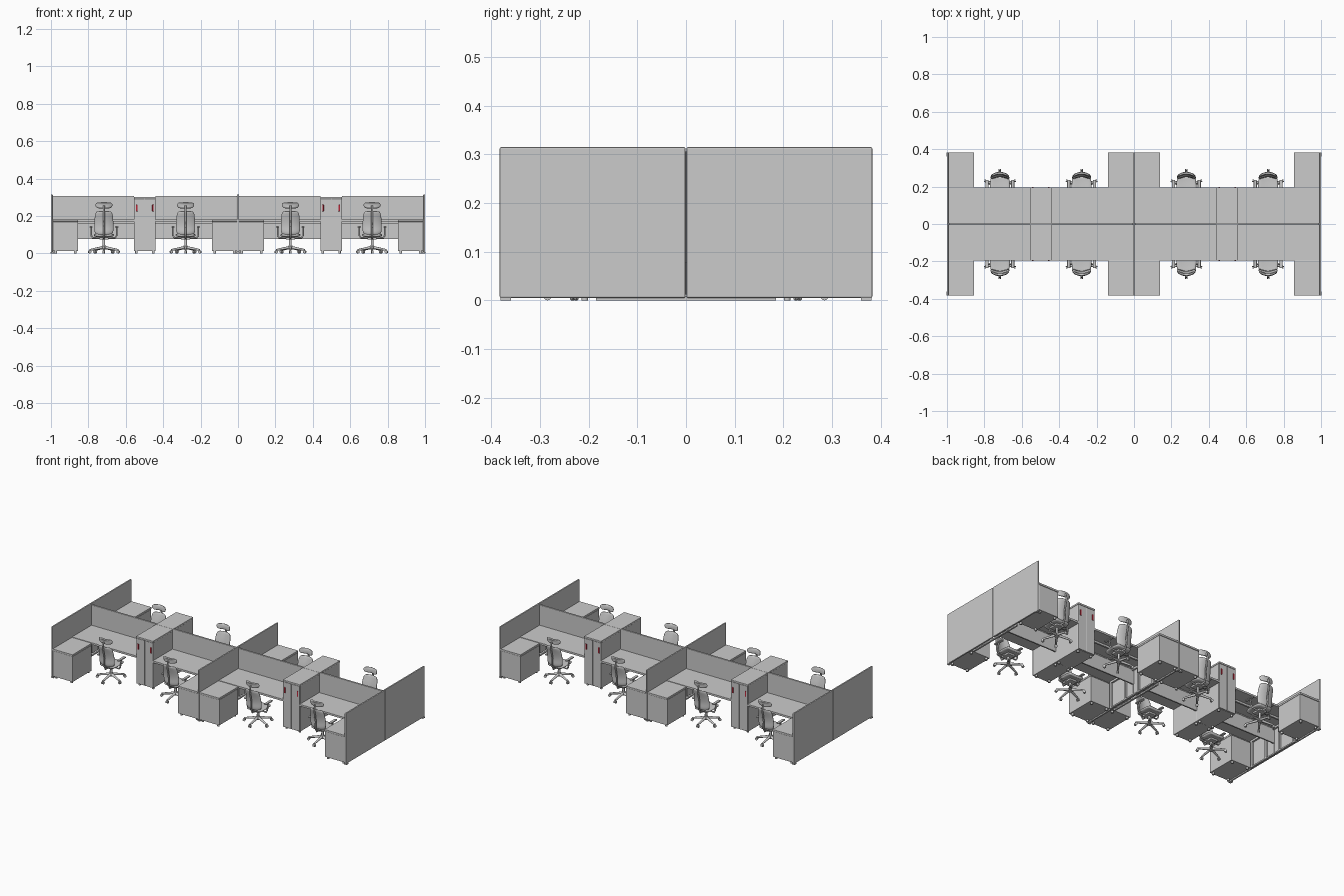
import bpy, bmesh
from math import sin, cos, pi, radians
from mathutils import Vector

if "Cube" in bpy.data.objects:
    bpy.data.objects.remove(bpy.data.objects["Cube"])

red = bpy.data.materials.new("red_handle")
red.diffuse_color = (0.5, 0.02, 0.04, 1)
red.use_nodes = True
red.node_tree.nodes["Principled BSDF"].inputs["Base Color"].default_value = red.diffuse_color


def finish(name, bm, smooth=False):
    bmesh.ops.recalc_face_normals(bm, faces=bm.faces)
    for f in bm.faces:
        f.smooth = smooth
    me = bpy.data.meshes.new(name)
    bm.to_mesh(me)
    bm.free()
    ob = bpy.data.objects.new(name, me)
    bpy.context.collection.objects.link(ob)
    return ob


def box(name, x, y, z, bevel=0.0):
    """Box from (min, max) ranges on each axis."""
    bm = bmesh.new()
    bmesh.ops.create_cube(bm, size=1)
    for v in bm.verts:
        v.co = [(r[0] + r[1]) / 2 + c * abs(r[1] - r[0]) for r, c in zip((x, y, z), v.co)]
    ob = finish(name, bm)
    if bevel:
        m = ob.modifiers.new("bevel", 'BEVEL')
        m.width, m.segments = bevel, 2
    return ob


def rod(name, a, b, r1, r2=None, sides=12):
    """Cylinder or cone between two points."""
    a, b = Vector(a), Vector(b)
    bm = bmesh.new()
    bmesh.ops.create_cone(bm, cap_ends=True, segments=sides, radius1=r1,
                          radius2=r1 if r2 is None else r2, depth=(b - a).length)
    rot = (b - a).to_track_quat('Z', 'Y')
    for v in bm.verts:
        v.co = rot @ v.co + (a + b) / 2
    ob = finish(name, bm)
    for f in ob.data.polygons:
        f.use_smooth = len(f.vertices) == 4
    return ob


def cushion(name, rows, bow, thick):
    """Curved pad from rows of (half width, y, z); bow = (dy, dz) at the sides."""
    bm = bmesh.new()
    us = (-1, -0.5, 0, 0.5, 1)
    grid = [[bm.verts.new((u * w, y + bow[0] * u * u, z + bow[1] * u * u)) for u in us]
            for w, y, z in rows]
    for a, b in zip(grid, grid[1:]):
        for i in range(4):
            bm.faces.new((a[i], a[i + 1], b[i + 1], b[i]))
    ob = finish(name, bm, True)
    s = ob.modifiers.new("thickness", 'SOLIDIFY')
    s.thickness, s.offset = thick, 0
    s = ob.modifiers.new("round", 'SUBSURF')
    s.levels = s.render_levels = 2
    return ob


def tube(name, pts, r):
    cu = bpy.data.curves.new(name, 'CURVE')
    cu.dimensions = '3D'
    cu.bevel_depth, cu.bevel_resolution, cu.use_fill_caps = r, 2, True
    sp = cu.splines.new('POLY')
    sp.points.add(len(pts) - 1)
    for p, co in zip(sp.points, pts):
        p.co = (*co, 1)
    ob = bpy.data.objects.new(name, cu)
    bpy.context.collection.objects.link(ob)
    return ob


def span(a, b, s):
    return tuple(sorted((a * s, b * s)))


# Tall partition panels across the block, two leaves each, with a thin floor frame
for x in (-0.995, 0, 0.995):
    for s in (-1, 1):
        box("partition_panel", (x - 0.005, x + 0.005), span(0.001, 0.383, s), (0.005, 0.315), 0.003)
        box("partition_foot", (x - 0.008, x + 0.008), span(0.36, 0.381, s), (0, 0.006))

# Desk bays: (partition side, cabinet side) along x
for outer, inner in ((-0.99, -0.555), (-0.005, -0.442), (0.005, 0.442), (0.99, 0.555)):
    d = 1 if inner > outer else -1
    xr = tuple(sorted((outer, inner)))
    # Spine screen above the desks and modesty panel below
    box("desk_screen", xr, (-0.006, 0.006), (0.165, 0.306), 0.002)
    box("modesty_panel", xr, (-0.004, 0.004), (0.077, 0.17))
    # Leg frame beside the partition
    lx = span(outer + d * 0.004, outer + d * 0.014, 1)
    box("leg_frame_foot", lx, (-0.185, 0.185), (0, 0.008))
    box("leg_frame_rail", lx, (-0.185, 0.185), (0.158, 0.17))
    for s in (-1, 1):
        box("desk_top", xr, span(0.004, 0.195, s), (0.17, 0.182), 0.001)
        box("desk_beam", xr, span(0.10, 0.11, s), (0.158, 0.17))
        for y in (0.05, 0.17):
            box("desk_leg", lx, span(y, y + 0.012, s), (0.005, 0.165))
        # Side pedestal with small feet
        px = span(outer, outer + d * 0.135, 1)
        box("pedestal_body", px, span(0.197, 0.381, s), (0.012, 0.168), 0.001)
        box("pedestal_top", px, span(0.196, 0.383, s), (0.169, 0.18), 0.001)
        for fx in (0.015, 0.12):
            for fy in (0.208, 0.368):
                c = outer + d * fx
                rod("pedestal_foot", (c, s * fy, 0), (c, s * fy, 0.013), 0.007)

# Tall storage cabinets between the desks, back to back
for cx in (-0.498, 0.498):
    for s in (-1, 1):
        box("cabinet_body", (cx - 0.057, cx + 0.057), span(0, 0.188, s), (0.012, 0.291), 0.001)
        box("cabinet_top", (cx - 0.058, cx + 0.058), span(0, 0.195, s), (0.291, 0.302), 0.002)
        for t in (-1, 1):
            box("cabinet_door", span(cx + t * 0.001, cx + t * 0.056, 1),
                span(0.188, 0.194, s), (0.014, 0.29), 0.001)
            hx = cx + t * 0.043
            h = box("cabinet_handle", (hx - 0.004, hx + 0.004), span(0.193, 0.198, s),
                    (0.225, 0.26), 0.002)
            h.data.materials.append(red)
            for y in (0.015, 0.175):
                rod("cabinet_foot", (cx + t * 0.045, s * y, 0), (cx + t * 0.045, s * y, 0.013), 0.007)

# One office chair around the origin, facing +y
chair = [
    cushion("chair_seat", [(0.044, -0.052, 0.096), (0.054, -0.03, 0.093), (0.056, 0.02, 0.095),
                           (0.05, 0.052, 0.094), (0.044, 0.06, 0.088)], (0, 0.004), 0.016),
    cushion("chair_back", [(0.042, -0.05, 0.098), (0.052, -0.054, 0.115), (0.053, -0.052, 0.14),
                           (0.051, -0.057, 0.175), (0.049, -0.067, 0.21), (0.04, -0.072, 0.226)],
            (0.014, 0), 0.011),
    cushion("chair_headrest", [(0.034, -0.066, 0.24), (0.048, -0.064, 0.252),
                               (0.046, -0.066, 0.266), (0.036, -0.071, 0.273)], (0.014, 0), 0.011),
    tube("chair_spine", [(0, -0.01, 0.08), (0, -0.055, 0.083), (0, -0.068, 0.11),
                         (0, -0.066, 0.15), (0, -0.08, 0.22), (0, -0.074, 0.255)], 0.005),
    box("seat_mechanism", (-0.025, 0.025), (-0.03, 0.03), (0.074, 0.086), 0.003),
    rod("gas_lift", (0, 0, 0.03), (0, 0, 0.078), 0.007),
    rod("base_hub", (0, 0, 0.022), (0, 0, 0.042), 0.013, 0.01),
]
for s in (-1, 1):
    chair += [
        tube("chair_arm", [(s * 0.02, -0.005, 0.082), (s * 0.06, -0.01, 0.084),
                           (s * 0.068, -0.008, 0.095), (s * 0.068, 0, 0.138)], 0.0045),
        box("arm_pad", span(0.06, 0.077, s), (-0.03, 0.035), (0.137, 0.145), 0.003),
    ]
for i in range(5):
    a = radians(-90 + 72 * i)
    c, n = cos(a), sin(a)
    chair.append(rod("base_leg", (0, 0, 0.033), (0.08 * c, 0.08 * n, 0.018), 0.008, 0.005))
    for t in (-1, 1):
        p = Vector((0.08 * c, 0.08 * n, 0.008))
        side = Vector((-n, c, 0)) * t
        chair.append(rod("caster", p + side * 0.001, p + side * 0.007, 0.008))

# Eight chairs, one per desk, sharing the same meshes
spots = [(x, s) for s in (-1, 1) for x in (-0.717, -0.28, 0.28, 0.717)]
for k, (x, s) in enumerate(spots):
    for part in chair:
        ob = part
        if k < len(spots) - 1:
            ob = part.copy()
            bpy.context.collection.objects.link(ob)
        ob.location = (x, s * 0.205, 0)
        ob.rotation_euler.z = pi if s > 0 else 0
